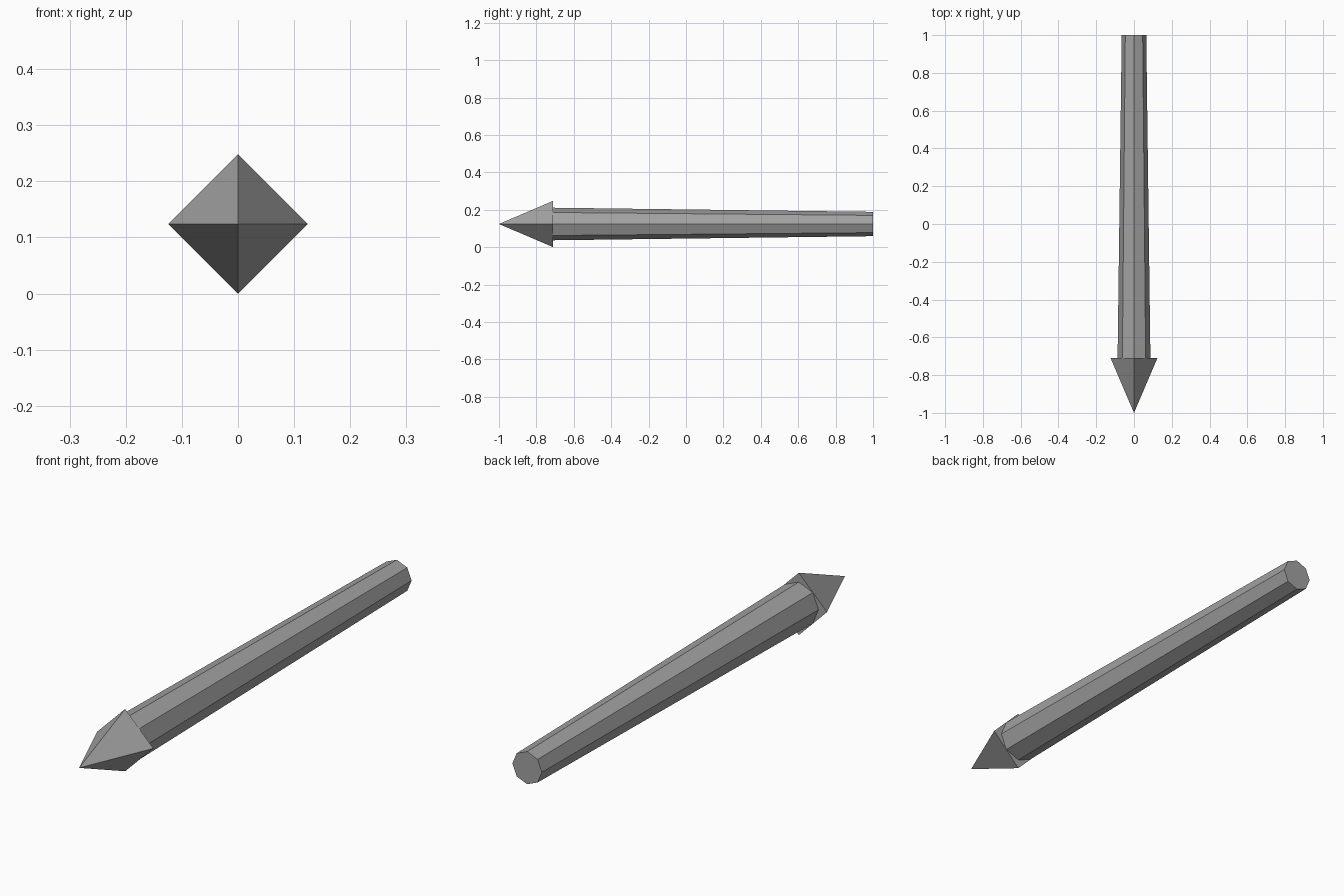
import bpy
import bmesh
from math import radians
from mathutils import Matrix

cube = bpy.data.objects.get("Cube")
if cube:
    bpy.data.objects.remove(cube, do_unlink=True)

AXIS_Z = 0.124   # height of the central axis
HEAD_Y = -0.71   # where the head meets the shaft

grey = bpy.data.materials.new("mid_grey")
grey.use_nodes = True
colour = (0.36, 0.36, 0.36, 1)
grey.diffuse_color = colour
grey.node_tree.nodes["Principled BSDF"].inputs["Base Color"].default_value = colour


def tapered_part(name, sides, front_y, back_y, front_r, back_r, open_front=False):
    """Flat-faced cone running along y, with corners on the x and z axes."""
    bm = bmesh.new()
    place = Matrix.Translation((0, (front_y + back_y) / 2, AXIS_Z)) @ Matrix.Rotation(radians(90), 4, "X")
    bmesh.ops.create_cone(bm, cap_ends=True, segments=sides, radius1=back_r,
                          radius2=front_r, depth=back_y - front_y, matrix=place)
    bmesh.ops.remove_doubles(bm, verts=bm.verts, dist=0.0001)
    bm.normal_update()
    if open_front:
        caps = [f for f in bm.faces if f.normal.y < -0.9]
        bmesh.ops.delete(bm, geom=caps, context="FACES_ONLY")
    mesh = bpy.data.meshes.new(name)
    bm.to_mesh(mesh)
    bm.free()
    mesh.materials.append(grey)
    obj = bpy.data.objects.new(name, mesh)
    bpy.context.collection.objects.link(obj)
    return obj


# Eight-sided shaft, slimmer at the back; its front is hidden by the head
tapered_part("shaft", 8, HEAD_Y, 1.0, 0.087, 0.065, open_front=True)

# Four-sided pointed head
tapered_part("head", 4, -1.0, HEAD_Y, 0.0, 0.124)
